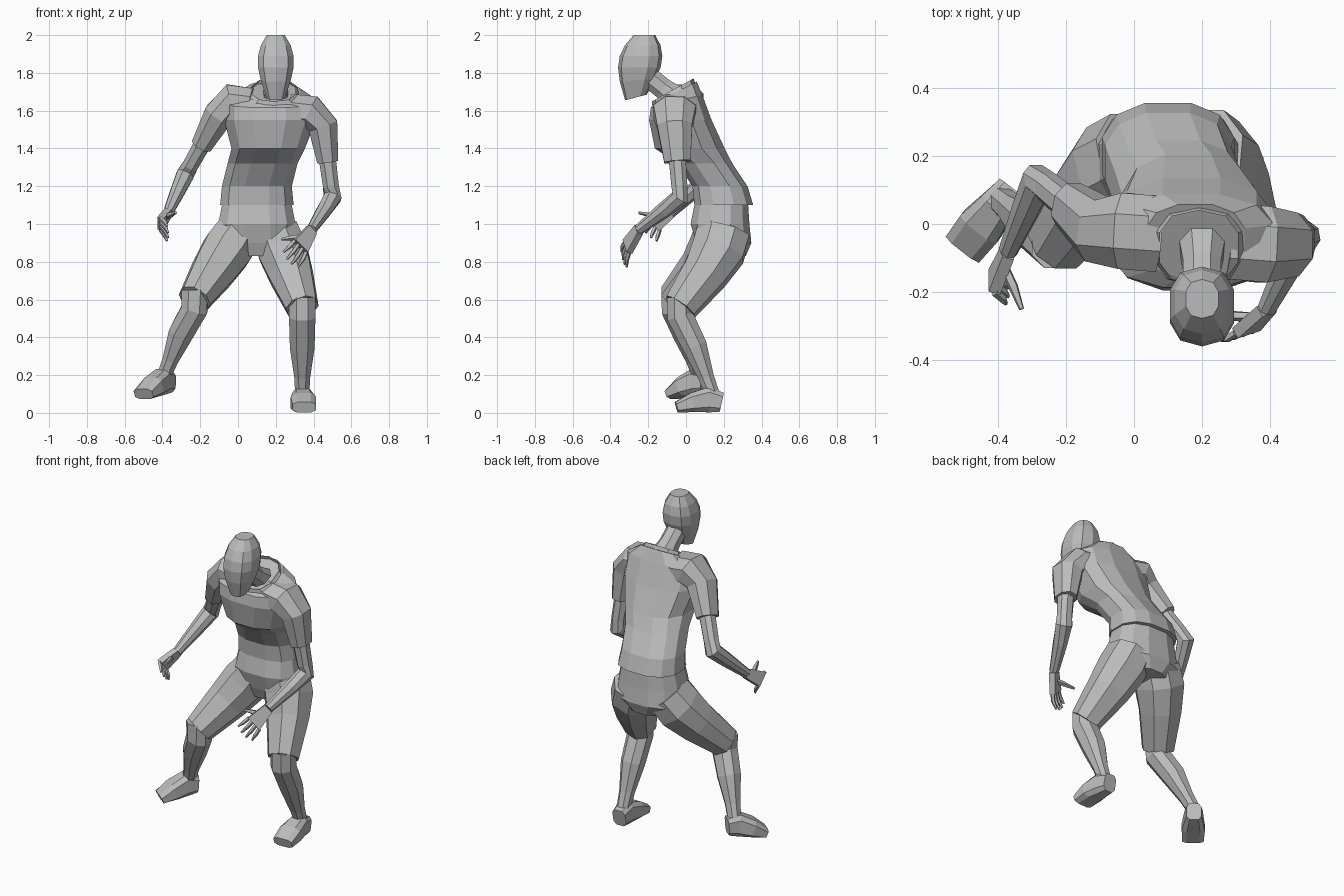
import bpy
import bmesh
from math import cos, sin, pi, copysign
from mathutils import Vector

cube = bpy.data.objects.get("Cube")
if cube:
    bpy.data.objects.remove(cube, do_unlink=True)

# One plain grey for the whole figure
GREY = (.5, .5, .5, 1)
grey = bpy.data.materials.new("plain grey")
grey.use_nodes = True
grey.diffuse_color = GREY
grey.node_tree.nodes["Principled BSDF"].inputs["Base Color"].default_value = GREY

UP = Vector((0, 0, 1))
BACK = Vector((0, 1, 0))
ACROSS = Vector((1, 0, 0))
CHEST = Vector((.17, -.04, 1.62))


def outline(sides, boxy):
    """Unit outline of a section; boxy = 1 is an ellipse, less is squarer."""
    for i in range(sides):
        angle = 2 * pi * (i + .5) / sides
        c, s = cos(angle), sin(angle)
        yield copysign(abs(c) ** boxy, c), copysign(abs(s) ** boxy, s)


def skin(name, rings, capped=True):
    """Skin neighbouring rings of points into one flat-shaded object."""
    bm = bmesh.new()
    loops = [[bm.verts.new(point) for point in ring] for ring in rings]
    for low, high in zip(loops, loops[1:]):
        for i in range(len(low)):
            bm.faces.new((low[i - 1], low[i], high[i], high[i - 1]))
    if capped:
        bm.faces.new(loops[0])
        bm.faces.new(loops[-1])
    bmesh.ops.recalc_face_normals(bm, faces=bm.faces)
    mesh = bpy.data.meshes.new(name)
    bm.to_mesh(mesh)
    bm.free()
    mesh.materials.append(grey)
    obj = bpy.data.objects.new(name, mesh)
    bpy.context.scene.collection.objects.link(obj)


def stack(name, sections, rise, sides=12, capped=True):
    """Level sections: x, y, z, half width, half depth; rise(z) tilts them."""
    rings = []
    for x, y, z, width, depth in sections:
        rings.append([(x + a * width, y + b * depth, z + rise(z) * b * depth)
                      for a, b in outline(sides, .8)])
    skin(name, rings, capped)


def limb(name, points, widths, depths=None, sides=8, boxy=.9, ref=BACK):
    """Sections set square across a bent path of joints."""
    depths = depths or widths
    shape = list(outline(sides, boxy))
    last = len(points) - 1
    rings = []
    for k, point in enumerate(points):
        along = (points[min(k + 1, last)] - points[max(k - 1, 0)]).normalized()
        side = along.cross(ref).normalized()
        front = side.cross(along)
        rings.append([point + side * a * widths[k] + front * b * depths[k]
                      for a, b in shape])
    skin(name, rings)


def finger(name, root, tip, curl, thick):
    """Tapered digit with one bent joint."""
    joint = root.lerp(tip, .5) + curl
    limb(name, [root, joint, tip], [thick, thick, thick / 2], sides=5, ref=ACROSS)


def hand(side, wrist, knuckles, spread, fingertips, thumb_tip):
    # Palm is a flat slab widening towards the knuckle line
    normal = (knuckles - wrist).cross(spread).normalized() * .018
    corners = ((-1, -1), (1, -1), (1, 1), (-1, 1))
    skin(side + "_palm", [
        [wrist.lerp(knuckles, t) + spread * (.7 + .4 * t) * a + normal * b
         for a, b in corners] for t in (0, .5, 1)])
    for i, label in enumerate(("index", "middle", "ring", "little")):
        offset = spread * (i / 1.5 - 1)
        reach = (fingertips - knuckles) * (.85 if label in ("index", "little") else 1)
        root = knuckles + offset
        finger(side + "_" + label + "_finger", root,
               root + reach + offset * .3, normal * .4, .012)
    finger(side + "_thumb", wrist.lerp(knuckles, .4), thumb_tip, normal * .2, .015)


def foot(side, ankle, toe):
    # Heel, ankle, ball and toe rest on a line from under the ankle to the toe
    heights = (.055, .07, .055, .03)
    path = []
    for t, height in zip((-.25, .1, .55, 1), heights):
        point = ankle.lerp(toe, t)
        heel_floor, toe_floor = ankle.z - .1, toe.z - heights[-1]
        point.z = heel_floor + (toe_floor - heel_floor) * t + height
        path.append(point)
    limb(side + "_foot", path, (.045, .055, .07, .065), heights, boxy=.6, ref=UP)


def body_side(side, outward, shoulder, elbow, wrist, hip, knee, ankle, toe, **fingers):
    """Both halves share these rules; only the pose of the joints differs."""
    shoulder, elbow, wrist, hip, knee, ankle, toe = map(
        Vector, (shoulder, elbow, wrist, hip, knee, ankle, toe))

    # Sleeve over the upper arm, bare arm emerging from it
    deltoid = shoulder + (ACROSS * outward - UP) * .07
    limb(side + "_sleeve",
         [shoulder.lerp(CHEST, .5), shoulder, deltoid, deltoid.lerp(elbow, .5)],
         (.09, .1, .085, .06), (.12, .12, .1, .075))
    limb(side + "_arm",
         [deltoid.lerp(elbow, .3), deltoid.lerp(elbow, .85), elbow,
          elbow.lerp(wrist, .4), wrist],
         (.05, .045, .05, .042, .028))
    hand(side, wrist, **{part: Vector(v) for part, v in fingers.items()})

    # Wide shorts leg ending in a hem at the knee
    limb(side + "_shorts_leg",
         [hip, hip.lerp(knee, .25) + BACK * .03, hip.lerp(knee, .55) + BACK * .03, knee],
         (.13, .14, .125, .09), (.15, .15, .125, .095))

    # Shin with a calf swelling, then the shoe
    limb(side + "_shin",
         [knee + UP * .05, knee - UP * .05, knee.lerp(ankle, .45),
          knee.lerp(ankle, .8), ankle],
         (.075, .075, .07, .045, .04))
    foot(side, ankle, toe)


# Head: an egg, broad at the brow and narrow at the chin
head = []
for step in range(6):
    t = step / 5
    girth = .1 * sin(pi * (.12 + .76 * t)) ** .7
    head.append((.2, -.265 + .045 * t, 1.67 + .33 * t ** .8, girth, girth * 1.15))
stack("head", head, lambda z: max(0, 1.8 - z) * 2, sides=10)
limb("neck", [Vector((.2, y, 1.62 - .8 * y)) for y in (-.21, -.12, -.03)],
     (.06, .06, .08))


# Shirt leaning forward, its neckline rising towards the back
def neckline(z):
    return max(0, z - 1.6) * 5


stack("shirt_body", [
    (.1, .2, 1.1, .2, .16),
    (.1, .18, 1.2, .19, .15),
    (.13, .1, 1.32, .19, .15),
    (.16, .02, 1.4, .2, .19),
    (.17, -.03, 1.55, .25, .17),
    (.17, -.05, 1.65, .25, .14),
    (.18, -.05, 1.7, .15, .11),
], neckline)
stack("collar", [
    (.19, -.06, 1.67, .15, .12),
    (.19, -.07, 1.71, .12, .11),
], neckline, sides=10, capped=False)

# Seat of the shorts
stack("shorts_seat", [
    (.1, .19, 1.15, .18, .14),
    (.1, .18, 1, .21, .16),
    (.1, .2, .9, .22, .15),
    (.1, .2, .83, .12, .12),
], lambda z: 0)

# Right half: arm held out, leg stepping wide
body_side(
    "right", -1,
    shoulder=(-.03, -.02, 1.65), elbow=(-.28, .13, 1.26), wrist=(-.37, -.08, 1.06),
    hip=(0, .19, .95), knee=(-.23, -.06, .6), ankle=(-.39, .07, .2), toe=(-.5, -.07, .1),
    knuckles=(-.41, -.17, 1), spread=(0, .03, -.03),
    fingertips=(-.37, -.2, .94), thumb_tip=(-.33, -.25, 1.06))

# Left half: arm swung forward, leg bearing the weight
body_side(
    "left", 1,
    shoulder=(.38, -.06, 1.59), elbow=(.5, -.03, 1.14), wrist=(.39, -.25, .97),
    hip=(.2, .2, .96), knee=(.34, -.03, .56), ankle=(.34, .14, .1), toe=(.35, -.05, .03),
    knuckles=(.33, -.31, .88), spread=(.03, .01, -.03),
    fingertips=(.27, -.33, .8), thumb_tip=(.23, -.26, .92))
